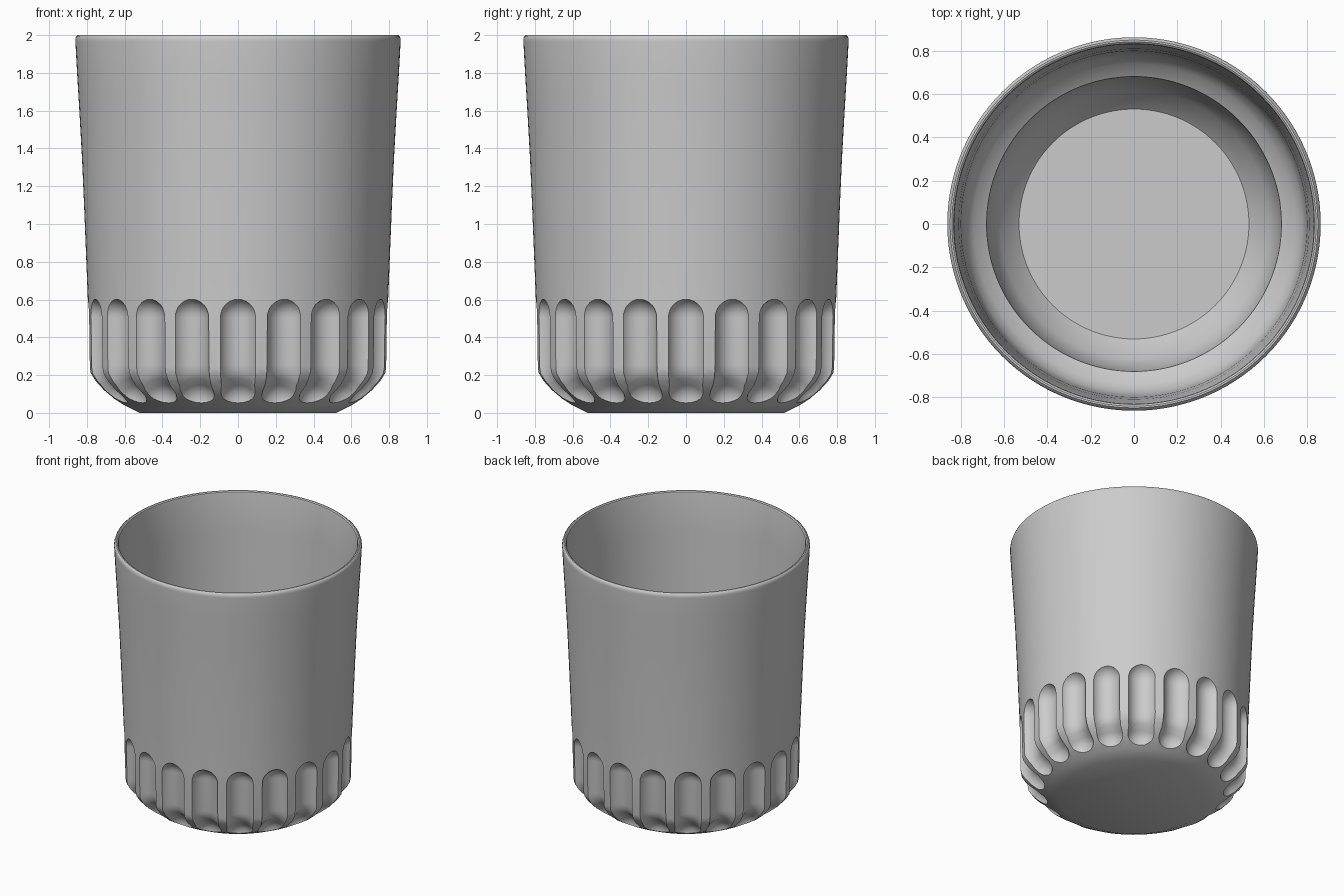
import bpy, bmesh, math
from mathutils import Vector, Matrix

cube = bpy.data.objects.get("Cube")
if cube:
    bpy.data.objects.remove(cube, do_unlink=True)

FLUTES = 20


def add_object(name, bm):
    bmesh.ops.recalc_face_normals(bm, faces=bm.faces)
    mesh = bpy.data.meshes.new(name)
    bm.to_mesh(mesh)
    bm.free()
    obj = bpy.data.objects.new(name, mesh)
    bpy.context.collection.objects.link(obj)
    return obj


def lathe(name, profile, steps):
    """Spin a (radius, height) profile round the z axis."""
    bm = bmesh.new()
    verts = [bm.verts.new((r, 0, z)) for r, z in profile]
    edges = [bm.edges.new(pair) for pair in zip(verts, verts[1:])]
    bmesh.ops.spin(bm, geom=verts + edges, cent=(0, 0, 0), axis=(0, 0, 1),
                   angle=math.tau, steps=steps, use_merge=True)
    bmesh.ops.remove_doubles(bm, verts=bm.verts, dist=1e-4)
    return add_object(name, bm)


def round_ended_tube(bm, path, radius, turn, sides=24, cap=7):
    """Tube along a path in the x-z plane with domed ends, turned about z."""
    pts = [Vector((x, 0, z)) for x, z in path]
    start = (pts[1] - pts[0]).normalized()
    end = (pts[-1] - pts[-2]).normalized()
    angles = [math.pi / 2 * i / cap for i in range(1, cap)]
    stations = [(pts[0] - start * radius * math.cos(a), start, radius * math.sin(a)) for a in angles]
    for i, p in enumerate(pts):
        ahead = pts[min(i + 1, len(pts) - 1)] - pts[max(i - 1, 0)]
        stations.append((p, ahead.normalized(), radius))
    stations += [(pts[-1] + end * radius * math.cos(a), end, radius * math.sin(a))
                 for a in reversed(angles)]
    spin = Matrix.Rotation(turn, 3, 'Z')
    side = Vector((0, 1, 0))
    rings = []
    for centre, along, size in stations:
        across = side.cross(along)
        ring = []
        for k in range(sides):
            a = math.tau * k / sides
            ring.append(bm.verts.new(spin @ (centre + size * (side * math.cos(a) + across * math.sin(a)))))
        rings.append(ring)
    for low, high in zip(rings, rings[1:]):
        for k in range(sides):
            n = (k + 1) % sides
            bm.faces.new((low[k], low[n], high[n], high[k]))
    bm.faces.new(rings[0])
    bm.faces.new(rings[-1])


# Tumbler body: base, rounded heel, flared wall, soft rim, stepped inside
outside = [(0, 0), (0.52, 0), (0.6, 0.04), (0.66, 0.075), (0.715, 0.12), (0.76, 0.17),
           (0.785, 0.21), (0.79, 0.24), (0.795, 0.6), (0.805, 0.85), (0.815, 1.1),
           (0.826, 1.35), (0.84, 1.6), (0.852, 1.8), (0.861, 1.965)]
rim = [(0.861, 1.98), (0.857, 1.992), (0.848, 2.0), (0.84, 2.0), (0.832, 1.994), (0.829, 1.98)]
inside = [(0.82, 1.7), (0.808, 1.4), (0.798, 1.1), (0.79, 0.8), (0.775, 0.74), (0.74, 0.69),
          (0.68, 0.65), (0.665, 0.45), (0.62, 0.33), (0.53, 0.24), (0, 0.24)]
tumbler = lathe("tumbler", outside + rim + inside, 120)

# Flutes carved round the heel
flute_path = [(0.833, 0.505), (0.83, 0.25), (0.822, 0.2), (0.805, 0.155), (0.775, 0.11), (0.725, 0.068)]
bm = bmesh.new()
for i in range(FLUTES):
    round_ended_tube(bm, flute_path, 0.104, math.tau * i / FLUTES)
cutter = add_object("flute_cutter", bm)
cutter.hide_render = True

cut = tumbler.modifiers.new("flutes", 'BOOLEAN')
cut.operation = 'DIFFERENCE'
cut.solver = 'EXACT'
cut.object = cutter
bpy.ops.object.select_all(action='DESELECT')
tumbler.select_set(True)
bpy.context.view_layer.objects.active = tumbler
bpy.ops.object.modifier_apply(modifier=cut.name)
bpy.data.objects.remove(cutter, do_unlink=True)

# Plain grey finish
grey = bpy.data.materials.new("light_grey")
grey.use_nodes = True
colour = (0.6, 0.6, 0.6, 1)
grey.diffuse_color = colour
grey.node_tree.nodes["Principled BSDF"].inputs["Base Color"].default_value = colour
tumbler.data.materials.clear()
tumbler.data.materials.append(grey)
bpy.ops.object.shade_smooth_by_angle(angle=math.radians(32))
